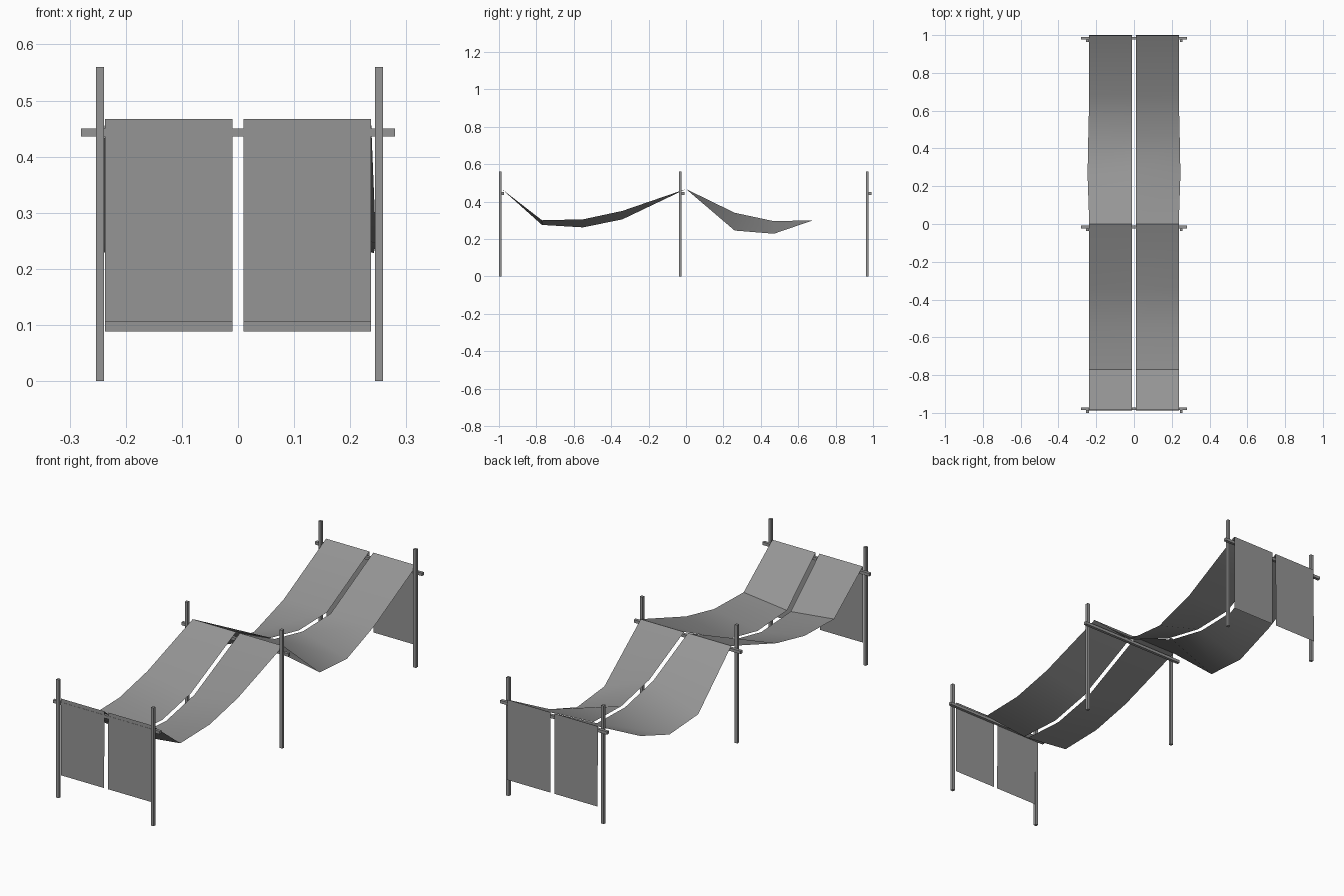
import bpy, bmesh, math

if "Cube" in bpy.data.objects:
    bpy.data.objects.remove(bpy.data.objects["Cube"], do_unlink=True)

grey = bpy.data.materials.new("plain_grey")
grey.use_nodes = True
COLOUR = (0.30, 0.30, 0.30, 1)
grey.diffuse_color = COLOUR
grey.node_tree.nodes["Principled BSDF"].inputs["Base Color"].default_value = COLOUR


def finish(name, bm):
    mesh = bpy.data.meshes.new(name)
    bm.to_mesh(mesh)
    bm.free()
    mesh.materials.append(grey)
    ob = bpy.data.objects.new(name, mesh)
    bpy.context.collection.objects.link(ob)
    return ob


def box(name, centre, size):
    bm = bmesh.new()
    bmesh.ops.create_cube(bm, size=1)
    for v in bm.verts:
        v.co = [c + s * p for c, s, p in zip(centre, size, v.co)]
    return finish(name, bm)


# Rings of the cloth: y, inner edge z, outer edge z, outer edge x
PROFILE = [
    (-0.988, 0.105, 0.105, 0.237),
    (-0.985, 0.467, 0.467, 0.237),
    (-0.77, 0.275, 0.30, 0.237),
    (-0.55, 0.262, 0.305, 0.237),
    (-0.34, 0.305, 0.35, 0.237),
    (0.0, 0.467, 0.467, 0.237),
    (0.26, 0.34, 0.245, 0.246),
    (0.47, 0.295, 0.228, 0.242),
    (0.68, 0.30, 0.30, 0.237),
    (0.998, 0.467, 0.467, 0.237),
    (1.0, 0.088, 0.088, 0.237),
]


def cloth(name, side):
    bm = bmesh.new()
    rings = [(bm.verts.new((side * 0.01, y, zi)), bm.verts.new((side * xo, y, zo)))
             for y, zi, zo, xo in PROFILE]
    for (a, b), (c, d) in zip(rings, rings[1:]):
        bm.faces.new((a, b, d, c) if side > 0 else (b, a, c, d))
    ob = finish(name, bm)
    bpy.ops.object.select_all(action='DESELECT')
    ob.select_set(True)
    bpy.context.view_layer.objects.active = ob
    bpy.ops.object.shade_smooth_by_angle(angle=math.radians(30))


# Draped cloth strips
cloth("left_cloth", 1)
cloth("right_cloth", -1)

# Posts with a crossbar fixed behind each pair
T = 0.014
for place, y in (("front", -0.993), ("middle", -0.03), ("back", 0.97)):
    for side, x in (("left", 0.251), ("right", -0.246)):
        box(f"{place}_{side}_post", (x, y, 0.28), (T, T, 0.56))
    box(f"{place}_crossbar", (0, y + T, 0.443), (0.56, T, T))
